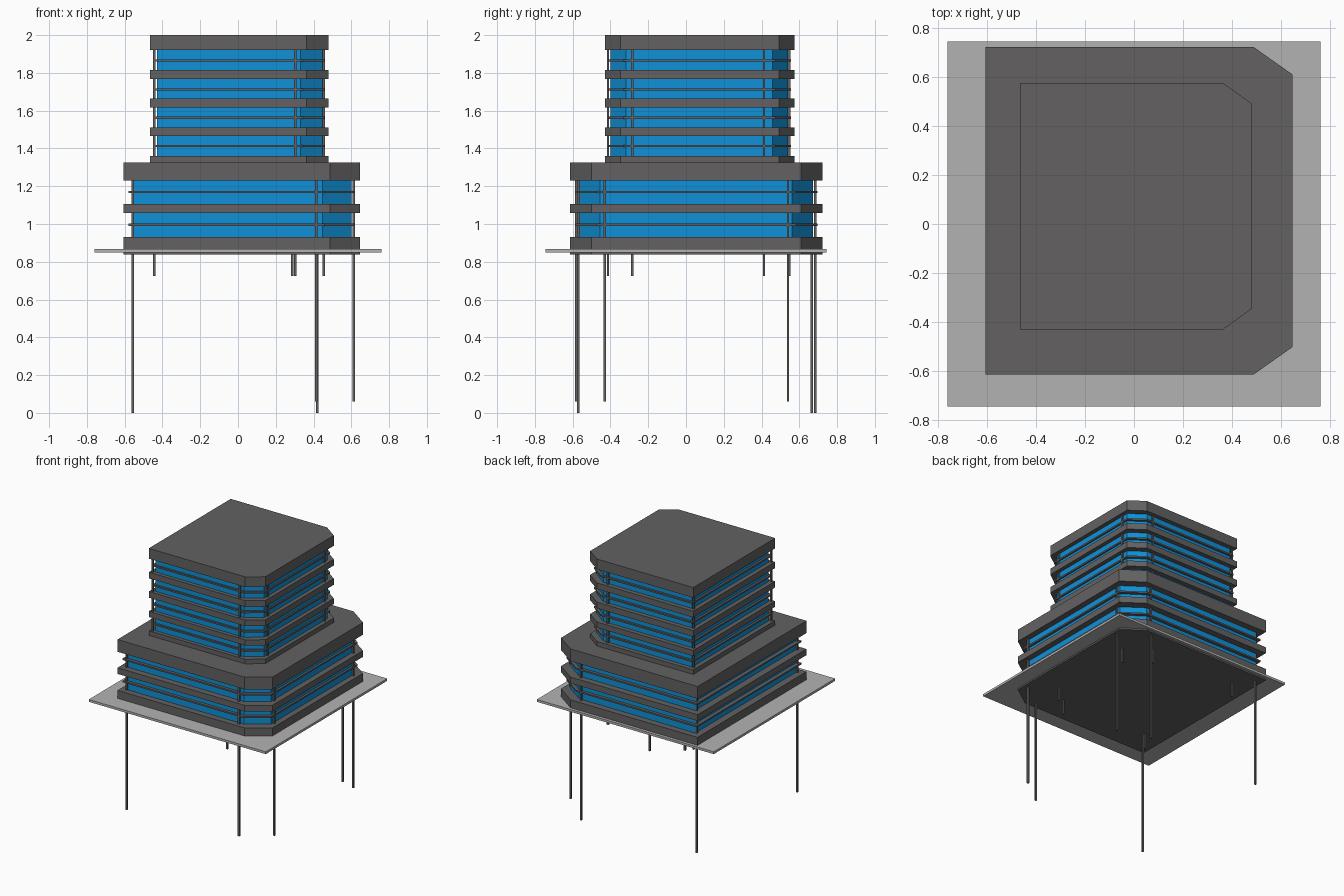
import bpy, bmesh

if "Cube" in bpy.data.objects:
    bpy.data.objects.remove(bpy.data.objects["Cube"])


def material(name, rgb):
    m = bpy.data.materials.new(name)
    m.diffuse_color = (*rgb, 1)
    m.use_nodes = True
    m.node_tree.nodes["Principled BSDF"].inputs["Base Color"].default_value = m.diffuse_color
    return m


CONCRETE = material("dark_grey", (0.125, 0.12, 0.12))
GLASS = material("window_blue", (0.005, 0.28, 0.68))
PAVING = material("light_grey", (0.45, 0.45, 0.45))


def prism(name, pts, z0, z1, mat):
    """Extrude a flat outline from z0 to z1."""
    bm = bmesh.new()
    face = bm.faces.new([bm.verts.new((x, y, z0)) for x, y in pts])
    res = bmesh.ops.extrude_face_region(bm, geom=[face])
    top = [v for v in res["geom"] if isinstance(v, bmesh.types.BMVert)]
    bmesh.ops.translate(bm, verts=top, vec=(0, 0, z1 - z0))
    bmesh.ops.recalc_face_normals(bm, faces=bm.faces)
    me = bpy.data.meshes.new(name)
    bm.to_mesh(me)
    bm.free()
    me.materials.append(mat)
    ob = bpy.data.objects.new(name, me)
    bpy.context.collection.objects.link(ob)
    return ob


def rect(x0, x1, y0, y1):
    return [(x0, y0), (x1, y0), (x1, y1), (x0, y1)]


def outline(x0, x1, y0, y1, cx, cy):
    """Rectangle with both right-hand corners cut off."""
    return [(x0, y0), (x1 - cx, y0), (x1, y0 + cy),
            (x1, y1 - cy), (x1 - cx, y1), (x0, y1)]


def tier(name, slab, slat, glass, slabs, slats, columns, top):
    # solid floor bands
    for i, (a, b) in enumerate(slabs):
        prism(f"{name}_floor_band_{i}", outline(*slab), a, b, CONCRETE)
    # thin rails halfway up each storey
    for i, z in enumerate(slats):
        prism(f"{name}_rail_{i}", outline(*slat), z - .006, z + .006, CONCRETE)
    # glazed core
    prism(f"{name}_glazing", outline(*glass),
          slabs[0][0] + .02, slabs[-1][1] - .02, GLASS)
    # slim columns
    r = .0065
    for i, (x, y, z) in enumerate(columns):
        prism(f"{name}_column_{i}", rect(x - r, x + r, y - r, y + r), z, top, CONCRETE)


# ground plate
prism("base_plate", rect(-.76, .76, -.745, .745), .85, .868, PAVING)

# wide lower storeys
tier("lower",
     (-.605, .647, -.614, .722, .16, .113),
     (-.58, .619, -.588, .695, .16, .113),
     (-.55, .602, -.565, .672, .155, .11),
     [(.838, .93), (1.058, 1.106), (1.23, 1.325)],
     [.996, 1.169],
     [(-.557, -.57, 0), (.415, -.58, .06), (.613, -.43, .06),
      (.613, .54, .06), (.42, .685, 0), (-.557, .665, 0)], 1.26)

# narrower tower
tier("tower",
     (-.465, .478, -.43, .575, .115, .083),
     (-.447, .459, -.414, .556, .115, .083),
     (-.43, .447, -.40, .54, .115, .083),
     [(1.31, 1.36), (1.467, 1.511), (1.617, 1.665), (1.767, 1.815), (1.92, 2.0)],
     [1.413, 1.562, 1.712, 1.865],
     [(-.443, -.413, .725), (.303, -.413, .725), (.453, -.285, .725),
      (.453, .413, .725), (.287, .547, .725), (-.443, .54, .725)], 1.95)
